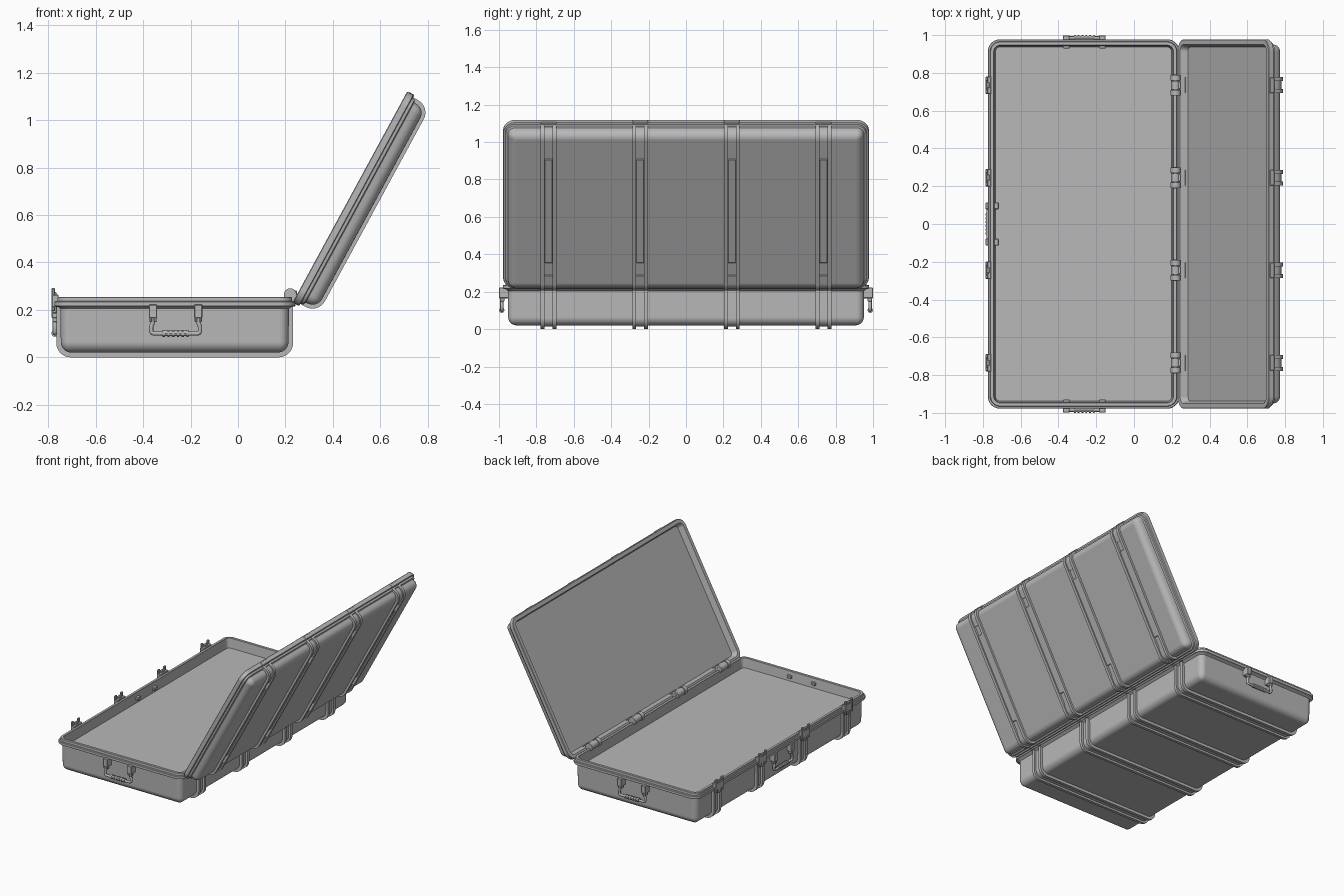
import bpy, bmesh
from math import sin, cos, pi, radians
from mathutils import Matrix, Vector

if "Cube" in bpy.data.objects:
    bpy.data.objects.remove(bpy.data.objects["Cube"])

T = Matrix.Translation
HINGE_YS = [-0.735, -0.245, 0.245, 0.735]
BASE = T((-0.267, 0, 0))
LID = T((0.238, 0, 0.245)) @ Matrix.Rotation(radians(-61.5), 4, 'Y') @ T((0.490, 0, 0))

# Dark grey plastic
PLASTIC = bpy.data.materials.new("dark_grey_plastic")
PLASTIC.diffuse_color = (0.48, 0.48, 0.48, 1)
PLASTIC.use_nodes = True
PLASTIC.node_tree.nodes["Principled BSDF"].inputs["Base Color"].default_value = PLASTIC.diffuse_color


def finish(bm, name, M=Matrix()):
    bmesh.ops.recalc_face_normals(bm, faces=bm.faces)
    me = bpy.data.meshes.new(name)
    bm.to_mesh(me)
    bm.free()
    me.materials.append(PLASTIC)
    ob = bpy.data.objects.new(name, me)
    bpy.context.collection.objects.link(ob)
    ob.matrix_world = M
    bpy.ops.object.select_all(action='DESELECT')
    ob.select_set(True)
    bpy.context.view_layer.objects.active = ob
    bpy.ops.object.shade_smooth_by_angle(angle=radians(30))
    # keep the large panels evenly shaded
    wn = ob.modifiers.new("weighted_normals", 'WEIGHTED_NORMAL')
    wn.keep_sharp = True
    wn.weight = 100
    return ob


def box(bm, x, y, z, bev=0.003):
    lo, hi = Vector((x[0], y[0], z[0])), Vector((x[1], y[1], z[1]))
    vs = bmesh.ops.create_cube(bm, size=1, matrix=T((lo + hi) / 2) @ Matrix.Diagonal((*(hi - lo), 1)))['verts']
    edges = list({e for v in vs for e in v.link_edges})
    bmesh.ops.bevel(bm, geom=edges, offset=bev, segments=1, affect='EDGES')


def rod(bm, center, r, length, axis='Y', seg=16):
    R = Matrix.Rotation(pi / 2, 4, 'X' if axis == 'Y' else 'Y')
    bmesh.ops.create_cone(bm, cap_ends=True, segments=seg, radius1=r, radius2=r,
                          depth=length, matrix=T(center) @ R)


def tray(name, hx, hy, r, profile, M):
    """Closed shell from stacked rounded rectangles, profile = (inset, z)."""
    bm = bmesh.new()
    rings = []
    for inset, z in profile:
        rr, ring = max(r - inset, 0.014), []
        for k, (sx, sy) in enumerate([(1, 1), (-1, 1), (-1, -1), (1, -1)]):
            for i in range(9):
                a = pi / 2 * (k + i / 8)
                ring.append(bm.verts.new((sx * (hx - inset - rr) + rr * cos(a),
                                          sy * (hy - inset - rr) + rr * sin(a), z)))
        rings.append(ring)
    for a, b in zip(rings, rings[1:]):
        for i in range(len(a)):
            j = (i + 1) % len(a)
            bm.faces.new((a[i], a[j], b[j], b[i]))
    bm.faces.new(rings[0])
    bm.faces.new(rings[-1])
    return finish(bm, name, M)


def bend(hx, zb, zt, r, xe):
    """Half of a U path: down the side, round the corner, in to xe."""
    pts = [(hx, zt)]
    for i in range(9):
        a = pi / 2 * i / 8
        pts.append((hx - r + r * cos(a), zb + r - r * sin(a)))
    return pts + [(xe, zb)]


def strip(bm, outer, inner, y0, y1):
    pts = outer + inner[::-1]
    f = bm.faces.new([bm.verts.new((x, y0, z)) for x, z in pts])
    ext = bmesh.ops.extrude_face_region(bm, geom=[f])['geom']
    bmesh.ops.translate(bm, vec=(0, y1 - y0, 0), verts=[g for g in ext if isinstance(g, bmesh.types.BMVert)])
    bm.faces.ensure_lookup_table()


def full_u(*a):
    h = bend(*a, 0.01)
    return h + [(-x, z) for x, z in h[::-1]]


def round_bottom(inset, zb, r):
    return [(inset + r - r * sin(pi / 2 * i / 6), zb + r - r * cos(pi / 2 * i / 6)) for i in range(7)]


# Case base and lid shells
tray("case_base", 0.507, 0.978, 0.065,
     round_bottom(0.027, 0.02, 0.045) +
     [(0.025, 0.205), (0.012, 0.214), (0.002, 0.216), (0, 0.219), (0, 0.234), (0.003, 0.237),
      (0.012, 0.237), (0.013, 0.252), (0.015, 0.254), (0.031, 0.254), (0.033, 0.252),
      (0.041, 0.185)], BASE)
tray("case_lid", 0.506, 0.978, 0.065,
     round_bottom(0.027, -0.102, 0.045) +
     [(0.025, -0.048), (0.014, -0.044), (0.012, -0.032), (0.002, -0.03), (0, -0.027), (0, -0.003),
      (0.003, 0), (0.028, 0), (0.03, -0.002), (0.042, -0.04)], LID)

# Double rails wrapping base and lid, with filler bars and end blocks on the lid
bm, lm = bmesh.new(), bmesh.new()
for y in HINGE_YS:
    for s in (-1, 1):
        a, b = y + s * 0.021, y + s * 0.042
        strip(bm, full_u(0.499, 0.0, 0.218, 0.06), full_u(0.47, 0.028, 0.218, 0.032), a, b)
        strip(lm, full_u(0.496, -0.117, -0.025, 0.06), full_u(0.466, -0.089, -0.025, 0.032), a, b)
        h, g = bend(0.486, -0.109, -0.025, 0.052, 0.385), bend(0.466, -0.089, -0.025, 0.032, 0.385)
        strip(lm, [(s * x, z) for x, z in h], [(s * x, z) for x, z in g], y - 0.021, y + 0.021)
    box(lm, (-0.308, 0.322), (y - 0.022, y + 0.022), (-0.11, -0.098))
    strip(bm, full_u(0.484, 0.014, 0.218, 0.046), full_u(0.47, 0.028, 0.218, 0.032), y - 0.021, y + 0.021)
finish(bm, "base_rails", BASE)
finish(lm, "lid_rails", LID)

# Hinges, latches and lid keepers
hb, tb, kb = bmesh.new(), bmesh.new(), bmesh.new()
for y in HINGE_YS:
    for s in (-1, 1):
        rod(hb, (0.22, y + s * 0.04, 0.264), 0.027, 0.03)
        box(hb, (0.205, 0.243), sorted((y + s * 0.025, y + s * 0.055)), (0.215, 0.262))
        box(tb, (-0.786, -0.772), sorted((y + s * 0.024, y + s * 0.044)), (0.195, 0.292))
    rod(hb, (0.22, y, 0.264), 0.024, 0.044)
    rod(hb, (0.22, y, 0.264), 0.01, 0.112)
    box(hb, (0.222, 0.248), (y - 0.02, y + 0.02), (0.25, 0.282))
    box(tb, (-0.785, -0.756), (y - 0.047, y + 0.047), (0.212, 0.264))
    box(tb, (-0.783, -0.765), (y - 0.016, y + 0.016), (0.185, 0.276))
    rod(tb, (-0.779, y, 0.272), 0.006, 0.08, seg=10)
    box(kb, (0.49, 0.508), (y - 0.042, y + 0.042), (-0.034, -0.006))
finish(hb, "hinges")
finish(tb, "latches")
finish(kb, "lid_keepers", LID)


# Carry handles: mounts, inner clips, swing loop and ribbed grip
def handle(name, M):
    bm = bmesh.new()
    for s in (-1, 1):
        box(bm, sorted((s * 0.078, s * 0.113)), (-0.012, 0.04), (0.165, 0.222))
        box(bm, sorted((s * 0.08, s * 0.091)), (0.012, 0.036), (0.148, 0.168))
        box(bm, sorted((s * 0.1, s * 0.111)), (0.012, 0.036), (0.148, 0.168))
        box(bm, sorted((s * 0.078, s * 0.113)), (-0.03, 0.0), (0.205, 0.226))
    for i in range(11):
        rod(bm, (-0.05 + 0.01 * i, 0.026, 0.101), 0.0145 if i % 2 == 0 else 0.011, 0.01, 'X', 12)
    finish(bm, name + "_mounts", M)
    cu = bpy.data.curves.new(name + "_loop", 'CURVE')
    cu.dimensions = '3D'
    cu.bevel_depth, cu.bevel_resolution, cu.use_fill_caps = 0.009, 2, True
    half = [(0.096, 0.165), (0.097, 0.142), (0.101, 0.134), (0.103, 0.126),
            (0.103, 0.11), (0.1, 0.103), (0.092, 0.1)]
    pts = half + [(-x, z) for x, z in half[::-1]]
    sp = cu.splines.new('POLY')
    sp.points.add(len(pts) - 1)
    for p, (x, z) in zip(sp.points, pts):
        p.co = (x, 0.026, z, 1)
    sp.use_smooth = True
    cu.materials.append(PLASTIC)
    ob = bpy.data.objects.new(name + "_loop", cu)
    bpy.context.collection.objects.link(ob)
    ob.matrix_world = M


handle("back_handle", T((-0.263, 0.959, 0)))
handle("front_handle", T((-0.263, -0.959, 0)) @ Matrix.Rotation(pi, 4, 'Z'))
handle("side_handle", T((-0.746, 0, 0)) @ Matrix.Rotation(pi / 2, 4, 'Z'))
